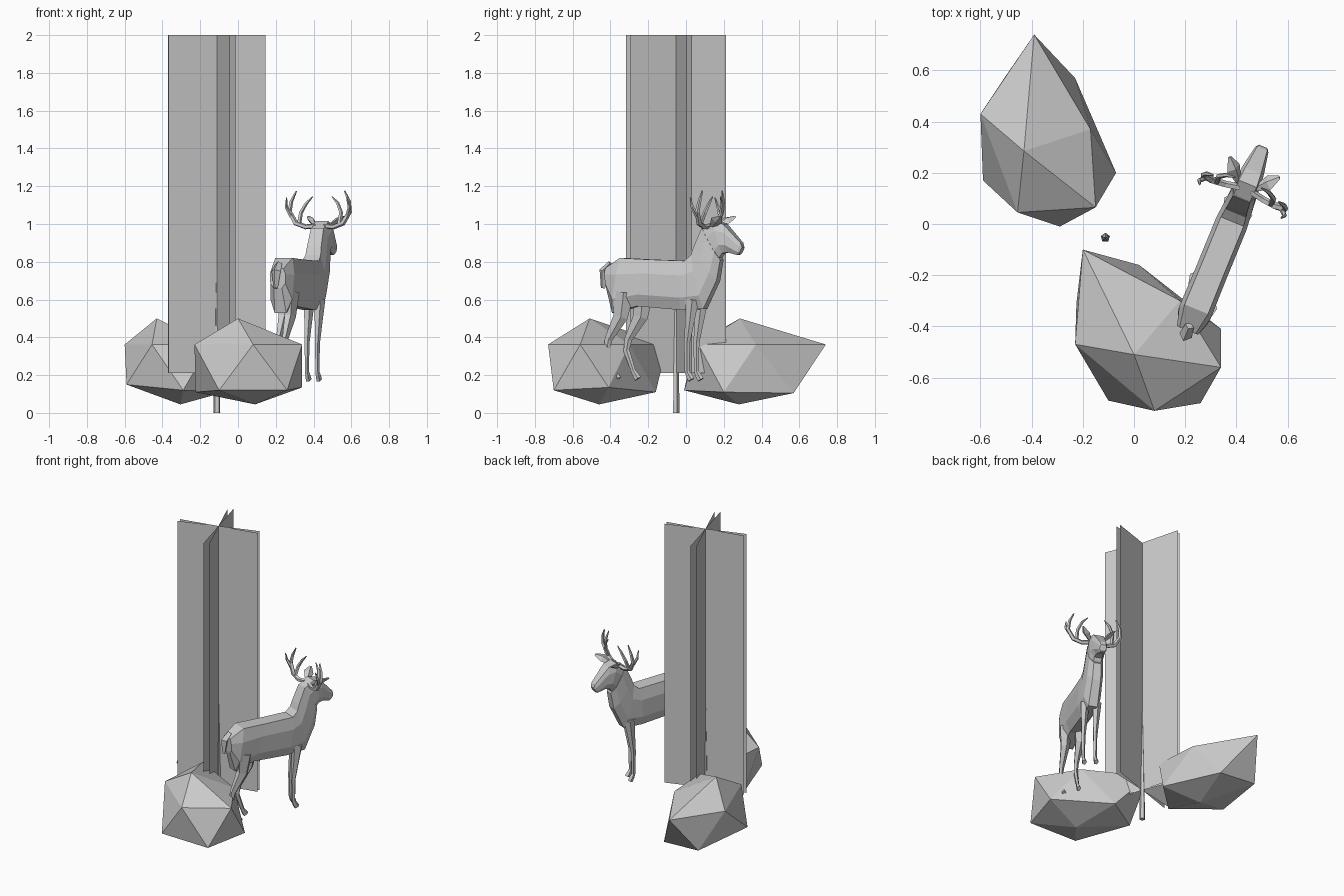
import bpy, bmesh, math
from mathutils import Vector, Matrix

if "Cube" in bpy.data.objects:
    bpy.data.objects.remove(bpy.data.objects["Cube"])

grey = bpy.data.materials.new("plain_grey")
grey.diffuse_color = (0.6, 0.6, 0.6, 1)
grey.use_nodes = True
grey.node_tree.nodes["Principled BSDF"].inputs["Base Color"].default_value = grey.diffuse_color

# Deer frame: local x = right, y = forward, z = up
DEER = Matrix.Translation((0.38, 0, 0)) @ Matrix.Rotation(math.radians(-22.3), 4, 'Z')


def finish(name, bm, matrix=None, closed=True):
    if closed:
        bmesh.ops.recalc_face_normals(bm, faces=bm.faces)
    mesh = bpy.data.meshes.new(name)
    bm.to_mesh(mesh)
    bm.free()
    mesh.materials.append(grey)
    ob = bpy.data.objects.new(name, mesh)
    if matrix:
        ob.matrix_world = matrix
    bpy.context.collection.objects.link(ob)
    return ob


def skin(bm, rings):
    """Bridge equal rings of points and cap both ends."""
    loops = [[bm.verts.new(p) for p in r] for r in rings]
    n = len(loops[0])
    for a, b in zip(loops, loops[1:]):
        for i in range(n):
            bm.faces.new((a[i], a[(i + 1) % n], b[(i + 1) % n], b[i]))
    bm.faces.new(loops[0])
    bm.faces.new(loops[-1])


def tube(bm, path, radii, sides=5, flat=1.0):
    """Low-poly tube along a path."""
    pts = [Vector(p) for p in path]
    rings = []
    for i, p in enumerate(pts):
        d = (pts[min(i + 1, len(pts) - 1)] - pts[max(i - 1, 0)]).normalized()
        ref = Vector((0, 1, 0)) if abs(d.y) < 0.8 else Vector((1, 0, 0))
        u = (ref - d * ref.dot(d)).normalized()
        v = d.cross(u)
        rings.append([p + (u * math.cos(a) + v * flat * math.sin(a)) * radii[i]
                      for a in (2 * math.pi * k / sides for k in range(sides))])
    skin(bm, rings)


def body(name, stations):
    """Loft of six-sided sections: (top y, top z, bottom y, bottom z, half width)."""
    rings = []
    for ty, tz, by, bz, w in stations:
        top, bot = Vector((0, ty, tz)), Vector((0, by, bz))
        mid = top.lerp(bot, 0.3)
        low = top.lerp(bot, 0.75)
        x = Vector((1, 0, 0))
        rings.append([top - x * w * .75, top + x * w * .75, mid + x * w, low + x * w * .95,
                      bot + x * w * .5, bot - x * w * .5, low - x * w * .95, mid - x * w])
    bm = bmesh.new()
    skin(bm, rings)
    return finish(name, bm, DEER)


# Deer body and neck
body("deer_body", [
    (-.45, .765, -.445, .66, .045), (-.36, .82, -.41, .53, .066), (-.20, .812, -.27, .565, .064),
    (.01, .805, -.02, .545, .064), (.045, .835, .11, .55, .058), (.06, .88, .185, .70, .054),
    (.105, .98, .205, .81, .048)])

# Deer head and muzzle
body("deer_head", [
    (.105, .975, .19, .81, .046), (.17, 1.015, .215, .845, .05), (.225, 1.0, .245, .85, .044),
    (.32, .90, .30, .835, .028), (.328, .875, .31, .84, .022)])

# Tail
bm = bmesh.new()
tube(bm, [(0, -.43, .79), (0, -.47, .75), (0, -.475, .66)], [.018, .026, .012], 4)
finish("deer_tail", bm, DEER)

# Legs: slightly different stance on each side
for side, label, front, rear in ((-1, "left", .045, .08), (1, "right", .02, -.005)):
    x = side * .035
    bm = bmesh.new()
    tube(bm, [(x, front + .03, .60), (x, front + .015, .48), (x, front, .37), (x, front, .22),
              (x, front + .01, .20), (x, front + .025, .175)],
         [.038, .026, .017, .013, .017, .019], 5, .8)
    finish("front_leg_" + label, bm, DEER)
    bm = bmesh.new()
    tube(bm, [(x, rear - .34, .64), (x, rear - .355, .51), (x, rear - .425, .39),
              (x, rear - .435, .33), (x, rear - .395, .22), (x, rear - .37, .18)],
         [.06, .042, .022, .018, .014, .02], 5, .7)
    finish("hind_leg_" + label, bm, DEER)

    # Ears
    bm = bmesh.new()
    tube(bm, [(side * .035, .165, .985), (side * .075, .205, 1.02), (side * .105, .24, 1.04)],
         [.012, .032, .008], 4, .5)
    finish("ear_" + label, bm, DEER)

    # Antlers: main beam and two tines
    bm = bmesh.new()
    for path, radii in (
        ([(.025, .145, .99), (.08, .135, .985), (.135, .13, 1.005), (.172, .135, 1.065),
          (.165, .145, 1.12), (.138, .15, 1.175)], [.014, .014, .015, .013, .010, .004]),
        ([(.115, .13, 1.0), (.115, .155, 1.06), (.09, .17, 1.11), (.055, .175, 1.145)],
         [.012, .011, .009, .003]),
        ([(.16, .13, 1.04), (.18, .11, 1.09), (.172, .095, 1.14)], [.011, .009, .003])):
        tube(bm, [(side * a, b, c) for a, b, c in path], radii, 5)
    finish("antler_" + label, bm, DEER)


# Rocks: irregular twenty-sided lumps
def rock(name, top, bottom, upper, lower):
    bm = bmesh.new()
    pts = [top, bottom] + [(x, y, .362) for x, y in upper] + list(lower)
    for p in pts:
        bm.verts.new(p)
    bmesh.ops.convex_hull(bm, input=bm.verts)
    finish(name, bm)


rock("rock_back", (-.43, .285, .5), (-.305, .28, .045),
     [(-.39, .74), (-.6, .43), (-.455, .045), (-.15, .065), (-.17, .37)],
     [(-.5, .58, .12), (-.59, .17, .15), (-.29, -.01, .12), (-.07, .2, .11), (-.23, .57, .105)])
rock("rock_front", (0, -.51, .5), (.09, -.46, .045),
     [(-.2, -.1), (-.23, -.47), (.08, -.73), (.34, -.56), (.18, -.30)],
     [(.02, -.16, .11), (-.225, -.31, .11), (-.1, -.69, .12), (.26, -.7, .12), (.34, -.41, .135)])

# Tree trunk: thin tapered stem
cx, cy = -.112, -.053
bm = bmesh.new()
tube(bm, [(cx, cy, 0), (cx, cy, .3), (cx, cy, .77)], [.019, .014, .002], 5)
finish("tree_trunk", bm)

# Tree foliage cards: crossed upright sheets
for i, (dx, dy) in enumerate([(.258, .055), (.255, .085), (.10, -.242), (.07, -.265)]):
    bm = bmesh.new()
    bm.faces.new([bm.verts.new((cx + s * dx, cy + s * dy, z))
                  for s, z in ((-1, .21), (1, .21), (1, 2), (-1, 2))])
    finish("foliage_card_%d" % (i + 1), bm, closed=False)
